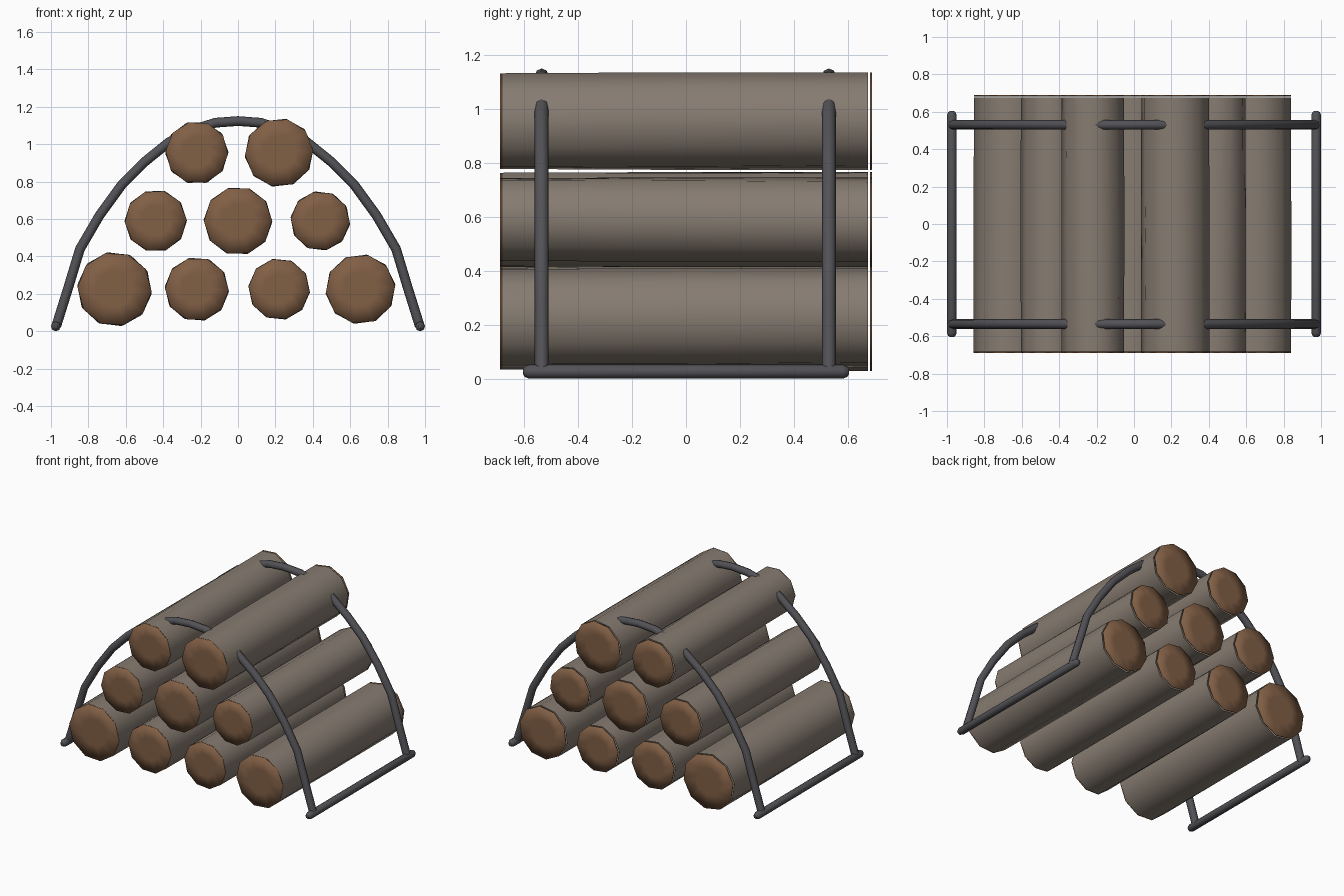
import bpy, bmesh, math, random

if "Cube" in bpy.data.objects:
    bpy.data.objects.remove(bpy.data.objects["Cube"])
random.seed(4)

def material(name, color):
    m = bpy.data.materials.new(name)
    m.diffuse_color = color
    m.use_nodes = True
    m.node_tree.nodes["Principled BSDF"].inputs["Base Color"].default_value = m.diffuse_color
    return m

BARK = material("bark", (0.24, 0.20, 0.165, 1))
WOOD = material("cut_wood", (0.22, 0.115, 0.06, 1))
IRON = material("iron", (0.085, 0.085, 0.095, 1))
SIDES = 10

def loft(name, x, z, rings, mat, cap):
    """Rings of (y, radius, phase) around a y axis through (x, z)."""
    bm = bmesh.new()
    loops = []
    for y, r, phase in rings:
        loops.append([bm.verts.new((x + r * math.cos(phase + math.tau * i / SIDES), y,
                                    z + r * math.sin(phase + math.tau * i / SIDES)))
                      for i in range(SIDES)])
    for a, b in zip(loops, loops[1:]):
        for i in range(SIDES):
            j = (i + 1) % SIDES
            bm.faces.new((a[i], a[j], b[j], b[i]))
    if cap:
        bm.faces.new(loops[0])
        bm.faces.new(loops[-1])
    bmesh.ops.recalc_face_normals(bm, faces=bm.faces)
    for f in bm.faces:
        f.smooth = True
    me = bpy.data.meshes.new(name)
    bm.to_mesh(me)
    bm.free()
    me.materials.append(mat)
    bpy.context.collection.objects.link(bpy.data.objects.new(name, me))

def rod(name, points, radii=None):
    cu = bpy.data.curves.new(name, 'CURVE')
    cu.dimensions = '3D'
    cu.bevel_depth = 0.026
    cu.bevel_resolution = 2
    cu.use_fill_caps = True
    sp = cu.splines.new('POLY')
    sp.points.add(len(points) - 1)
    for i, p in enumerate(points):
        sp.points[i].co = (*p, 1)
        sp.points[i].radius = radii[i] if radii else 1
    sp.use_smooth = True
    cu.materials.append(IRON)
    bpy.context.collection.objects.link(bpy.data.objects.new(name, cu))

# stacked logs: x, z, radius
logs = [(-.66, .225, .198), (-.22, .225, .17), (.22, .225, .164), (.655, .225, .186),
        (-.44, .59, .165), (0, .59, .182), (.44, .59, .158),
        (-.22, .955, .167), (.22, .955, .183)]
for n, (x, z, r) in enumerate(logs, 1):
    p = random.uniform(-.1, .1)
    q = p + random.uniform(-.15, .15)
    loft(f"log_bark_{n}", x, z,
         [(-.683, r, p), (0, r * 1.01, (p + q) / 2), (.675, r, q)], BARK, False)
    # thin cut faces with an inner ring
    for side, phase, end in ((-1, p, "front"), (1, q, "back")):
        loft(f"log_{end}_{n}", x, z,
             [(side * .683, r * .5, phase), (side * .683, r, phase),
              (side * .69, r, phase), (side * .69, r * .5, phase)], WOOD, True)

# arched hoops
half = [(.972, .027), (.91, .225), (.845, .44), (.74, .62), (.62, .785), (.5, .905),
        (.37, 1.01), (.25, 1.075), (.12, 1.115)]
arch = [(-x, z) for x, z in half] + [(0, 1.124)] + half[::-1]
for y, end in ((-.535, "front"), (.53, "back")):
    rod(f"{end}_hoop", [(x, y, z) for x, z in arch])

# ground rails with rounded ends
ys = (-.605, -.598, -.582, .582, .598, .605)
for s, side in ((-1, "left"), (1, "right")):
    rod(f"{side}_rail", [(s * .974, y, .026) for y in ys], (.35, .75, 1, 1, .75, .35))
